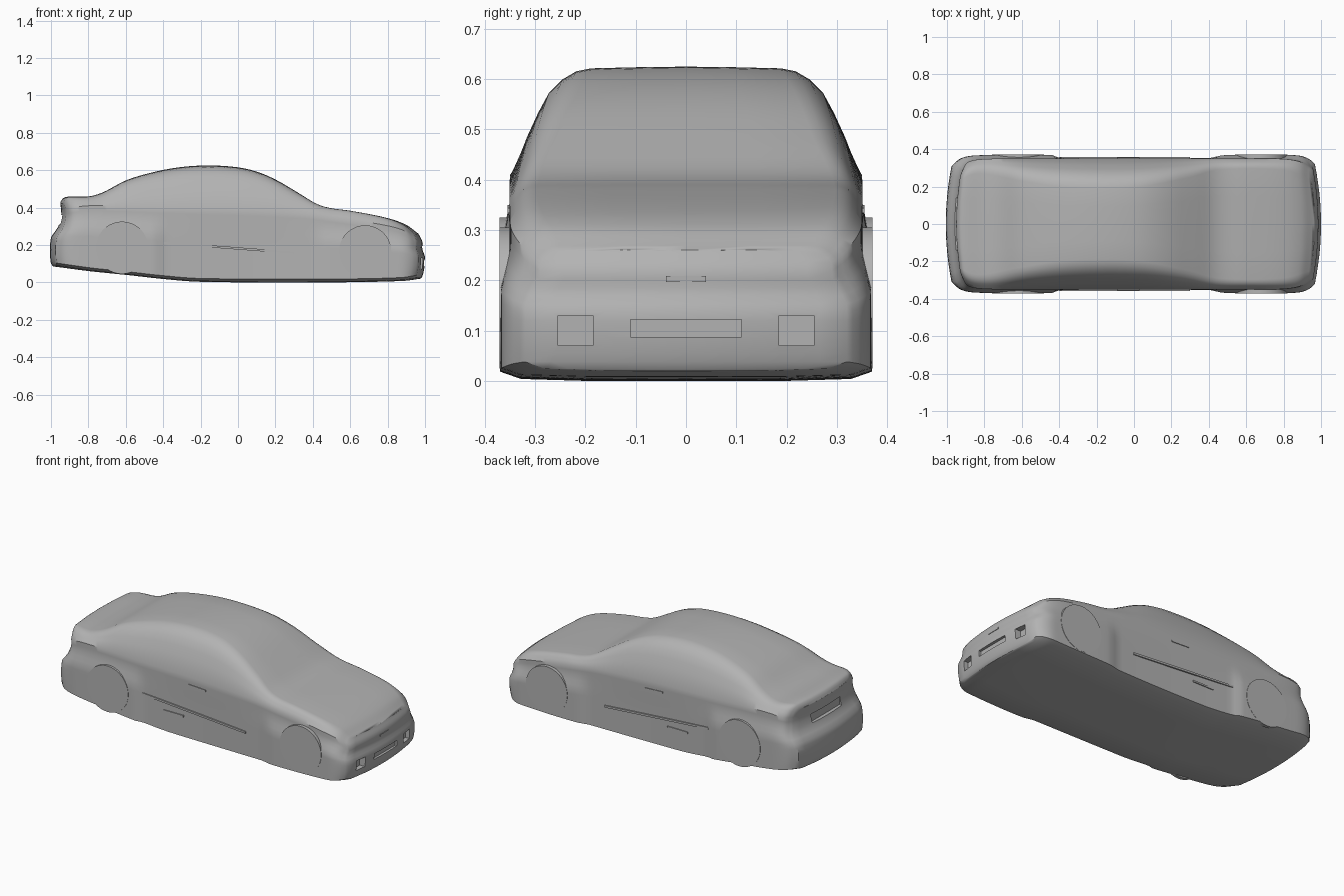
import bpy, bmesh, math
from mathutils import Matrix, Vector

cube = bpy.data.objects.get("Cube")
if cube:
    bpy.data.objects.remove(cube)

paint = bpy.data.materials.new("plain grey")
paint.use_nodes = True
GREY = (0.45, 0.45, 0.45, 1)
paint.diffuse_color = GREY
paint.node_tree.nodes["Principled BSDF"].inputs["Base Color"].default_value = GREY


def curve(*pts):
    """Smooth curve through the points, as a function."""
    def slope(i):
        a, b = pts[max(i - 1, 0)], pts[min(i + 1, len(pts) - 1)]
        return (b[1] - a[1]) / (b[0] - a[0])

    def f(x):
        if x <= pts[0][0]:
            return pts[0][1]
        for i in range(len(pts) - 1):
            (x0, y0), (x1, y1) = pts[i], pts[i + 1]
            if x <= x1:
                d = x1 - x0
                t = (x - x0) / d
                h = t * t * (3 - 2 * t)
                return (y0 * (1 - h) + y1 * h + d * slope(i) * t * (1 - t) ** 2
                        - d * slope(i + 1) * t * t * (1 - t))
        return pts[-1][1]
    return f


# Body lines along the length
top = curve((-1, .425), (-.97, .45), (-.93, .458), (-.8, .46), (-.72, .483), (-.6, .545),
            (-.45, .59), (-.3, .617), (-.15, .625), (0, .615), (.1, .592), (.2, .55),
            (.32, .48), (.42, .42), (.49, .398), (.6, .383), (.8, .345), (.93, .305), (1, .26))
shoulder = curve((-1, .39), (-.8, .41), (-.4, .4), (0, .39), (.35, .37), (.5, .35),
                 (.8, .305), (.93, .275), (1, .235))
bottom = curve((-1, .085), (-.8, .06), (-.6, .04), (-.4, .018), (-.2, .003), (.5, 0), (.9, .008), (1, .02))
width = curve((-1, .31), (-.96, .345), (-.9, .363), (-.8, .368), (-.44, .368), (-.39, .353), (.4, .353),
              (.48, .368), (.86, .368), (.92, .363), (.97, .345), (1, .32))
waist = curve((-1, .28), (-.95, .325), (-.85, .345), (-.6, .35), (.7, .35), (.85, .345), (.95, .325), (1, .29))
roof = curve((-1, .23), (-.85, .27), (-.6, .23), (-.35, .195), (0, .195), (.3, .25), (.45, .29), (.8, .29), (1, .25))
# End shapes, as distance along the length for each height
nose = curve((0, .955), (.03, .985), (.13, 1), (.18, .985), (.22, .985), (.26, .965), (.32, .94))
tail = curve((.07, .97), (.1, 1), (.24, 1), (.29, .965), (.36, .945), (.42, .95), (.46, .955))


def shape_end(u, y, z):
    """Bow the ends in plan and profile."""
    end = nose(z) if u > 0 else tail(z)
    a = abs(u)
    cut = (1 - end) * a ** 10 + .035 * (y / .33) ** 2 * a ** 8
    return Vector((math.copysign(a - cut, u), y, z))


def half_section(u):
    zb, zs, zt = bottom(u), shoulder(u), top(u)
    w, ws, wr = width(u), waist(u), roof(u)
    pts = [(0, zb), (.5 * w, zb), (w - .04, zb + .004)]
    low = zb + .018
    for i in range(13):
        t = i / 12
        k = min(max((t - .58) / .27, 0), 1)
        pts.append((w + (ws - w) * k, low + (zs - low) * t))
    for t, h in ((.22, .4), (.35, .6), (.48, .77), (.65, .89), (.82, .96), (1, .985), (.5, .995)):
        y = ws + (wr - ws) * t if h < .99 else wr * t
        pts.append((y, zs + (zt - zs) * h))
    return pts + [(0, zt)]


def finish(name, bm):
    bmesh.ops.recalc_face_normals(bm, faces=bm.faces)
    me = bpy.data.meshes.new(name)
    bm.to_mesh(me)
    bm.free()
    me.materials.append(paint)
    ob = bpy.data.objects.new(name, me)
    bpy.context.collection.objects.link(ob)
    return ob


def smooth(ob, angle):
    bpy.ops.object.select_all(action='DESELECT')
    ob.select_set(True)
    bpy.context.view_layer.objects.active = ob
    bpy.ops.object.shade_smooth_by_angle(angle=math.radians(angle))


def skin(bm, rows, closed):
    grid = [[bm.verts.new(p) for p in r] for r in rows]
    for a, b in zip(grid, grid[1:]):
        n = len(a)
        for j in range(n if closed else n - 1):
            k = (j + 1) % n
            bm.faces.new((a[j], a[k], b[k], b[j]))


# Body shell, lofted along the length
bm = bmesh.new()
stations = [math.sin(math.pi / 2 * (i / 40 - 1)) * .5 + i / 80 - .5 for i in range(81)]
rows = []
for u in stations:
    half = half_section(u)
    ring = half + [(-y, z) for y, z in half[-2:0:-1]]
    rows.append([shape_end(u, y, z) for y, z in ring])
skin(bm, rows, True)
# Bowed end faces
for u in (-1, 1):
    skin(bm, [[shape_end(u, y * j / 6, z) for j in range(-6, 7)] for y, z in half_section(u)], False)
bmesh.ops.remove_doubles(bm, verts=bm.verts, dist=.0002)
bmesh.ops.dissolve_degenerate(bm, edges=bm.edges, dist=.0001)
body = finish("body", bm)
smooth(body, 35)


def box(bm, centre, size, turn=0):
    m = (Matrix.Translation(centre) @ Matrix.Rotation(turn, 4, 'Y')
         @ Matrix.Diagonal((*size, 1)))
    bmesh.ops.create_cube(bm, size=1, matrix=m)


# Recesses: fog lamps, lower intake, rear plate
bm = bmesh.new()
for s in (-1, 1):
    box(bm, (.98, s * .22, .1), (.06, .07, .06))
box(bm, (1.0, 0, .105), (.035, .22, .035))
box(bm, (-.955, 0, .335), (.04, .28, .05))
cutter = finish("recess_cutter", bm)
cutter.hide_render = True
cutter.hide_viewport = True
cut = body.modifiers.new("recesses", 'BOOLEAN')
cut.object = cutter
cut.operation = 'DIFFERENCE'
cut.solver = 'EXACT'

for side, s in (("left", 1), ("right", -1)):
    # Wheel discs, almost flush with the flanks
    for end, x, z in (("front", .68, .165), ("rear", -.62, .185)):
        bm = bmesh.new()
        m = Matrix.Translation((x, s * .361, z)) @ Matrix.Rotation(math.pi / 2, 4, 'X')
        bmesh.ops.create_cone(bm, cap_ends=True, segments=40, radius1=.14, radius2=.14, depth=.02, matrix=m)
        smooth(finish(f"{end}_wheel_{side}", bm), 35)
    # Door moulding, sill trim and handle
    bm = bmesh.new()
    box(bm, (-.05, s * .35, .185), (.7, .016, .012), .075)
    box(bm, (-.19, s * .35, .145), (.14, .012, .01))
    finish(f"door_moulding_{side}", bm)
    bm = bmesh.new()
    box(bm, (-.03, s * .349, .342), (.12, .012, .01), .05)
    finish(f"door_handle_{side}", bm)

# Grille bar and front badge mount
bm = bmesh.new()
box(bm, (.978, 0, .203), (.02, .08, .012))
finish("grille_bar", bm)
